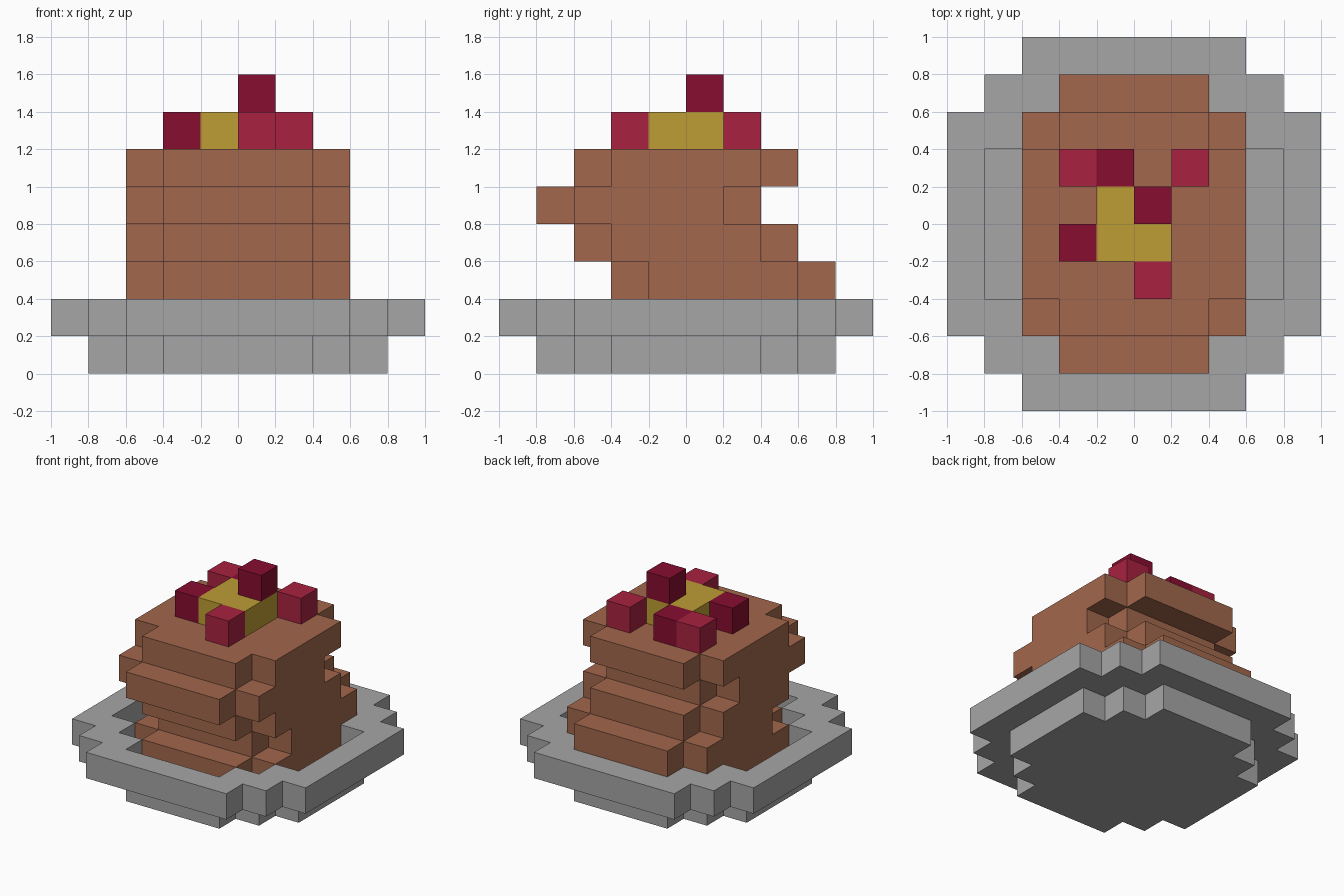
import bpy, bmesh

if "Cube" in bpy.data.objects:
    bpy.data.objects.remove(bpy.data.objects["Cube"])

U = 0.2  # block size


def material(name, color):
    m = bpy.data.materials.new(name)
    m.diffuse_color = (*color, 1)
    m.use_nodes = True
    m.node_tree.nodes["Principled BSDF"].inputs["Base Color"].default_value = m.diffuse_color
    return m


grey = material("plate grey", (0.38, 0.38, 0.38))
brown = material("pancake brown", (0.361, 0.136, 0.074))
yellow = material("butter yellow", (0.515, 0.337, 0.036))
red = material("berry red", (0.392, 0.016, 0.051))
dark = material("berry dark red", (0.242, 0.004, 0.030))


def finish(name, bm, mat):
    bmesh.ops.recalc_face_normals(bm, faces=bm.faces)
    mesh = bpy.data.meshes.new(name)
    bm.to_mesh(mesh)
    bm.free()
    mesh.materials.append(mat)
    obj = bpy.data.objects.new(name, mesh)
    bpy.context.collection.objects.link(obj)
    return obj


def stepped_outline(radius, steps):
    """Counterclockwise stepped circle, in blocks; one quarter turned four times."""
    x, y = radius, radius - steps
    quarter = [(x, y)]
    for _ in range(steps):
        x -= 1
        quarter.append((x, y))
        if y < radius:
            y += 1
            quarter.append((x, y))
    points = []
    for _ in range(4):
        points += quarter
        quarter = [(-b, a) for a, b in quarter]
    return points


def ring_verts(bm, outline, z, shift=0):
    return [bm.verts.new((x * U, (y + shift) * U, z * U)) for x, y in outline]


def bridge(bm, a, b):
    for i in range(len(a)):
        j = (i + 1) % len(a)
        bm.faces.new((a[i], a[j], b[j], b[i]))


def disc(name, outline, z, shift, mat):
    bm = bmesh.new()
    low = ring_verts(bm, outline, z, shift)
    high = ring_verts(bm, outline, z + 1, shift)
    bridge(bm, low, high)
    bm.faces.new(low[::-1])
    bm.faces.new(high)
    return finish(name, bm, mat)


def rim(name, outer, inner, z, mat):
    bm = bmesh.new()
    loops = [ring_verts(bm, o, h) for o, h in
             ((outer, z), (outer, z + 1), (inner, z + 1), (inner, z))]
    for i in range(4):
        bridge(bm, loops[i], loops[(i + 1) % 4])
    return finish(name, bm, mat)


def block(name, cell, mat):
    bm = bmesh.new()
    bmesh.ops.create_cube(bm, size=U)
    bmesh.ops.translate(bm, verts=bm.verts, vec=[(c + 0.5) * U for c in cell])
    return finish(name, bm, mat)


# Plate: solid base with a raised rim around it
base = stepped_outline(4, 2)
disc("plate_base", base, 0, 0, grey)
rim("plate_rim", stepped_outline(5, 2), base, 1, grey)

# Pancakes: the same disc stacked with forward and backward shifts
pancake = stepped_outline(3, 1)
for i, shift in enumerate((0, 1, 0, -1, 0)):
    disc(f"pancake_{i + 1}", pancake, 1 + i, shift, brown)

# Butter on the top pancake
for i, (x, y) in enumerate(((-1, 0), (-1, -1), (0, -1), (0, 0))):
    block(f"butter_{i + 1}", (x, y, 6), yellow)

# Berries around and on the butter
for i, cell in enumerate(((-2, 1, 6), (1, 1, 6), (0, -2, 6))):
    block(f"red_berry_{i + 1}", cell, red)
for i, cell in enumerate(((-1, 1, 6), (-2, -1, 6), (0, 0, 7))):
    block(f"dark_berry_{i + 1}", cell, dark)
